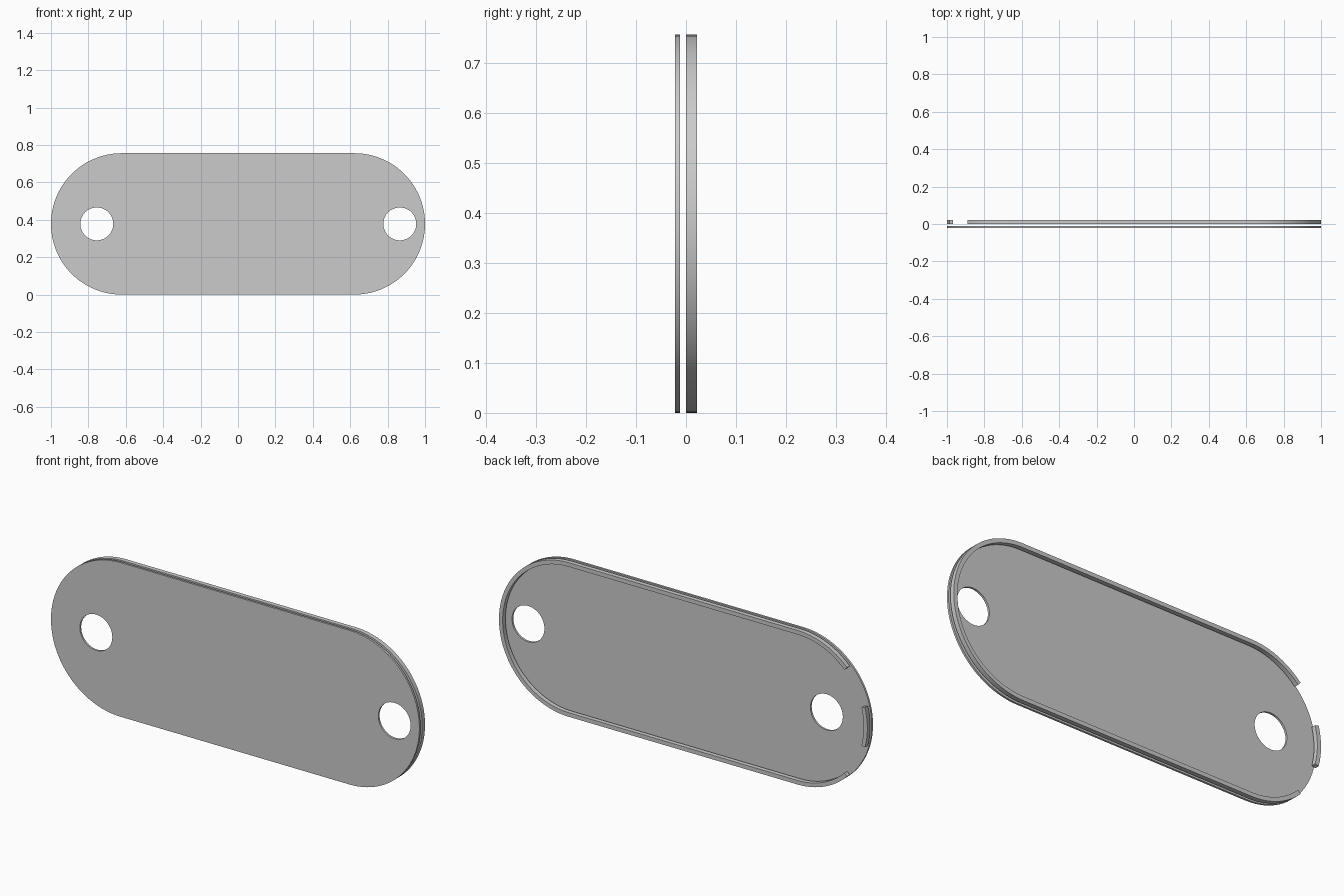
import bpy
import bmesh
from math import cos, sin, radians

R = 0.378          # end radius, also half the height
C = 1.0 - R        # x of the end centres
RIM = 0.02         # rim wall thickness

cube = bpy.data.objects.get("Cube")
if cube:
    bpy.data.objects.remove(cube, do_unlink=True)

grey = bpy.data.materials.new("plain grey")
grey.use_nodes = True
colour = (0.6, 0.6, 0.6, 1.0)
grey.diffuse_color = colour
grey.node_tree.nodes["Principled BSDF"].inputs["Base Color"].default_value = colour


def arc(cx, r, start, end, steps):
    """Points (x, z) on an arc, angles in degrees."""
    angles = [radians(start + (end - start) * i / steps) for i in range(steps + 1)]
    return [(cx + r * cos(a), R + r * sin(a)) for a in angles]


def extrude_outline(name, loops, y0, y1):
    """Fill closed outlines (later ones are holes) and extrude them along y."""
    bm = bmesh.new()
    for loop in loops:
        verts = [bm.verts.new((x, y0, z)) for x, z in loop]
        for i, v in enumerate(verts):
            bm.edges.new((v, verts[i - 1]))
    bmesh.ops.triangle_fill(bm, use_beauty=True, use_dissolve=False,
                            edges=bm.edges[:], normal=(0, -1, 0))
    top = bmesh.ops.extrude_face_region(bm, geom=bm.faces[:], use_keep_orig=True)
    moved = [g for g in top["geom"] if isinstance(g, bmesh.types.BMVert)]
    bmesh.ops.translate(bm, verts=moved, vec=(0, y1 - y0, 0))
    bmesh.ops.recalc_face_normals(bm, faces=bm.faces[:])
    mesh = bpy.data.meshes.new(name)
    bm.to_mesh(mesh)
    bm.free()
    mesh.materials.append(grey)
    obj = bpy.data.objects.new(name, mesh)
    bpy.context.collection.objects.link(obj)
    bpy.ops.object.select_all(action='DESELECT')
    obj.select_set(True)
    bpy.context.view_layer.objects.active = obj
    bpy.ops.object.shade_smooth_by_angle(angle=radians(30))
    return obj


# Front plate with a round hole near each end
outline = arc(C, R, -90, 90, 48) + arc(-C, R, 90, 270, 48)
holes = [arc(x, 0.088, 0, 360, 48)[:-1] for x in (-0.755, 0.865)]
extrude_outline("front_plate", [outline] + holes, -0.022, -0.012)


# Long rim, open at the end around the short rim piece
def rim_path(r):
    return arc(-C, r, 225, 270, 12) + arc(C, r, -90, 90, 48) + arc(-C, r, 90, 135, 12)


extrude_outline("long_rim", [rim_path(R) + rim_path(R - RIM)[::-1]], 0.0, 0.022)

# Short rim piece in the middle of the gap
short = arc(-C, R, 165, 195, 8) + arc(-C, R - RIM, 195, 165, 8)
extrude_outline("short_rim", [short], 0.0, 0.022)
